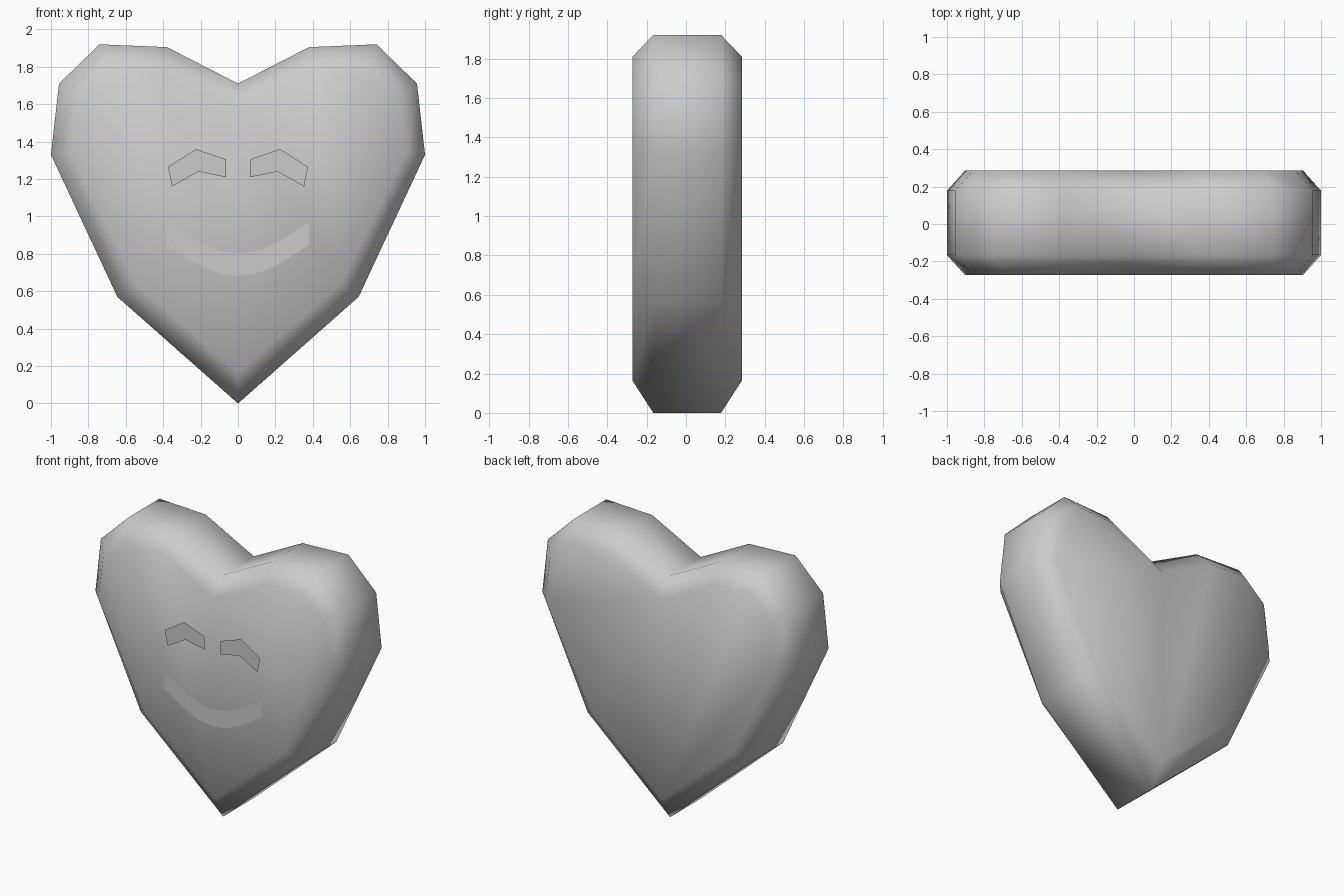
import bpy, bmesh
from mathutils import Vector

if "Cube" in bpy.data.objects:
    bpy.data.objects.remove(bpy.data.objects["Cube"])


def finish(name, bm, smooth=False):
    mesh = bpy.data.meshes.new(name)
    bm.to_mesh(mesh)
    bm.free()
    for p in mesh.polygons:
        p.use_smooth = smooth
    ob = bpy.data.objects.new(name, mesh)
    bpy.context.collection.objects.link(ob)
    return ob


# Right half of the heart outline from tip to notch: x, z, chamfer width
half = [(0, 0, .124), (.645, .57, .115), (1, 1.33, .094), (.957, 1.71, .1),
        (.74, 1.92, .11), (.38, 1.905, .11), (0, 1.71, .11)]
outline = half + [(-x, z, d) for x, z, d in half[-2:0:-1]]
n = len(outline)


def inset(i):
    """Mitred inward offset of outline point i."""
    p = [Vector(outline[(i + k) % n][:2]) for k in (-1, 0, 1)]
    e1, e2 = (p[1] - p[0]).normalized(), (p[2] - p[1]).normalized()
    n1, n2 = Vector((-e1.y, e1.x)), Vector((-e2.y, e2.x))
    return p[1] + (n1 + n2) / (1 + n1.dot(n2)) * outline[i][2]


# Heart body: four outline rings, chamfered toward front and back
bm = bmesh.new()
rings = []
for y, small in ((-.273, True), (-.166, False), (.178, False), (.285, True)):
    pts = [inset(i) if small else Vector(outline[i][:2]) for i in range(n)]
    rings.append([bm.verts.new((p.x, y, p.y)) for p in pts])
for a, b in zip(rings, rings[1:]):
    for i in range(n):
        j = (i + 1) % n
        bm.faces.new((a[i], a[j], b[j], b[i]))
for r in (rings[0], rings[-1]):  # flat caps split on the centre line
    bm.faces.new(r[:7])
    bm.faces.new(r[6:] + r[:1])
bmesh.ops.recalc_face_normals(bm, faces=bm.faces)
finish("heart_body", bm, True)


def strip(name, upper, lower, y):
    """Thin flat band between two rows of x, z points, facing the front."""
    bm = bmesh.new()
    u = [bm.verts.new((x, y, z)) for x, z in upper]
    l = [bm.verts.new((x, y, z)) for x, z in lower]
    for i in range(len(u) - 1):
        bm.faces.new((l[i], l[i + 1], u[i + 1], u[i]))
    bm.normal_update()
    for f in bm.faces:
        if f.normal.y > 0:
            f.normal_flip()
    finish(name, bm)


# Smiling eyes
top = [(.064, 1.305), (.225, 1.36), (.374, 1.265)]
bottom = [(.064, 1.21), (.212, 1.24), (.353, 1.16)]
for side, s in (("right", 1), ("left", -1)):
    strip("eye_" + side, [(s * x, z) for x, z in top],
          [(s * x, z) for x, z in bottom], -.285)

# Smiling mouth
smile = [(0, .803), (.08, .81), (.15, .835), (.23, .872), (.38, .968)]
smile = [(-x, z) for x, z in smile[:0:-1]] + smile
strip("mouth", smile, [(x, z - .12) for x, z in smile], -.28)
